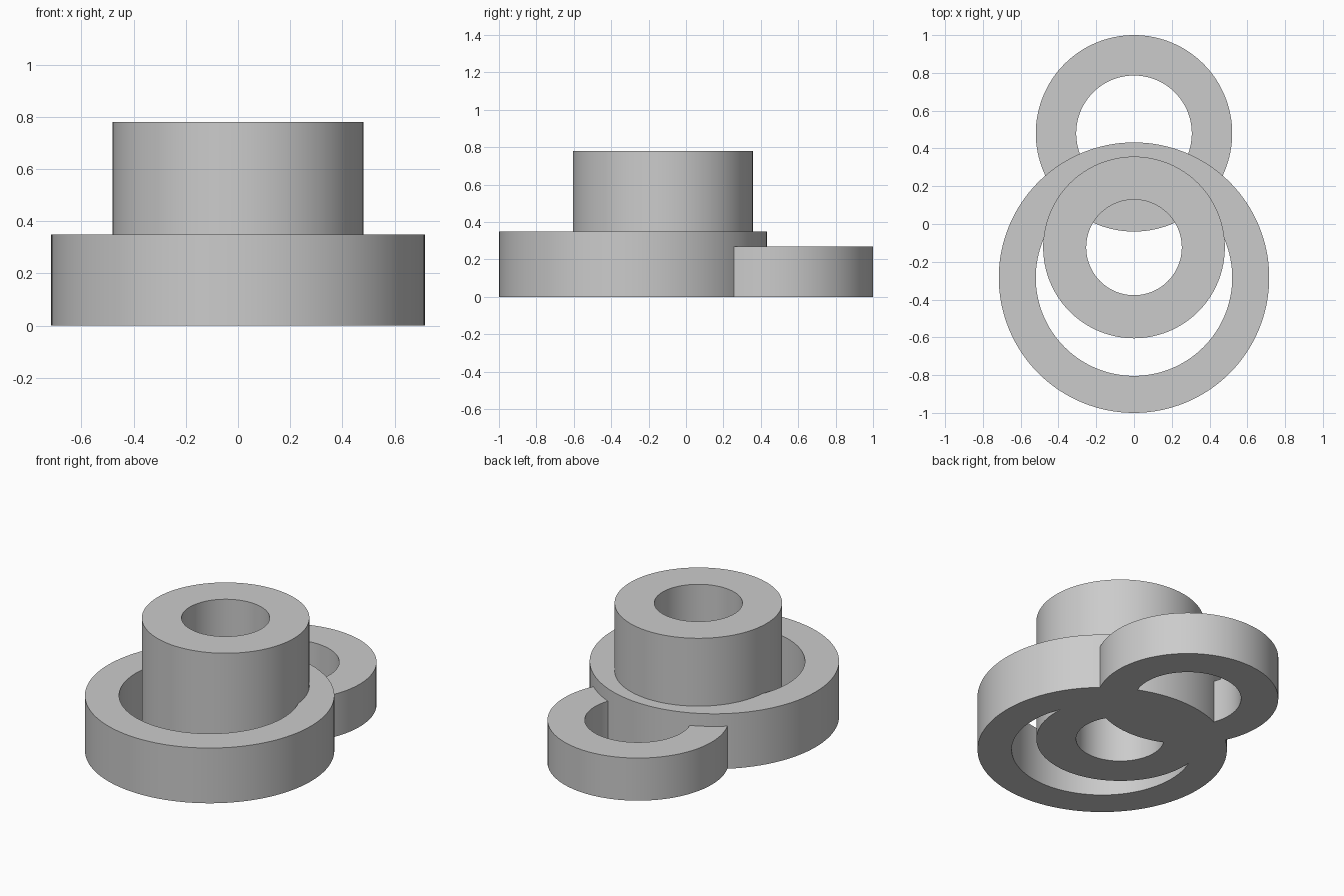
import bpy, bmesh
from math import cos, sin, tau, radians

if "Cube" in bpy.data.objects:
    bpy.data.objects.remove(bpy.data.objects["Cube"])

SIDES = 128


def ring(name, y, outer, inner, height):
    """Upright tube standing on z = 0, centred at (0, y)."""
    bm = bmesh.new()
    profile = [(inner, 0), (outer, 0), (outer, height), (inner, height)]
    loops = []
    for i in range(SIDES):
        a = tau * i / SIDES
        loops.append([bm.verts.new((r * cos(a), r * sin(a), z)) for r, z in profile])
    for i in range(SIDES):
        p, q = loops[i], loops[(i + 1) % SIDES]
        for k in range(4):
            n = (k + 1) % 4
            bm.faces.new((p[k], q[k], q[n], p[n]))
    bmesh.ops.recalc_face_normals(bm, faces=bm.faces)
    mesh = bpy.data.meshes.new(name)
    bm.to_mesh(mesh)
    bm.free()
    obj = bpy.data.objects.new(name, mesh)
    obj.location.y = y
    bpy.context.collection.objects.link(obj)
    bpy.ops.object.select_all(action='DESELECT')
    obj.select_set(True)
    bpy.context.view_layer.objects.active = obj
    bpy.ops.object.shade_smooth_by_angle(angle=radians(30))
    return obj


# Wide base ring at the front
ring("base_ring", -0.284, 0.716, 0.52, 0.35)
# Tall sleeve rising through the base ring
ring("tall_sleeve", -0.124, 0.481, 0.253, 0.78)
# Low ring at the back, overlapping both
ring("rear_ring", 0.48, 0.52, 0.306, 0.27)
